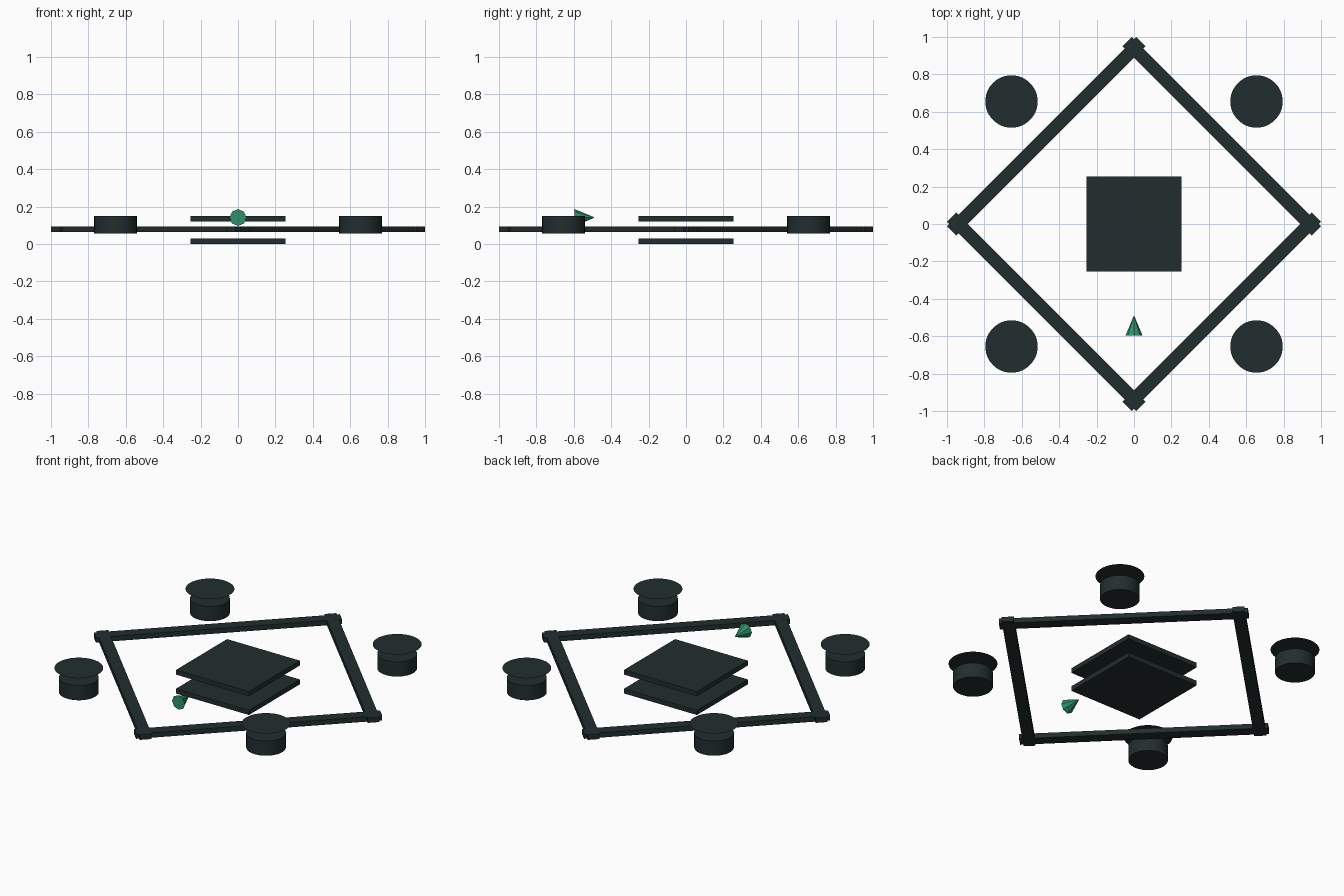
import bpy
from math import pi, radians, sqrt

if "Cube" in bpy.data.objects:
    bpy.data.objects.remove(bpy.data.objects["Cube"], do_unlink=True)


def make_material(name, rgb):
    mat = bpy.data.materials.new(name)
    mat.use_nodes = True
    mat.diffuse_color = (*rgb, 1)
    mat.node_tree.nodes["Principled BSDF"].inputs["Base Color"].default_value = (*rgb, 1)
    return mat


def finish(name, mat):
    ob = bpy.context.object
    ob.name = name
    ob.data.materials.append(mat)
    return ob


def box(name, size, loc, mat, turn=0):
    bpy.ops.mesh.primitive_cube_add(size=1, location=loc, rotation=(0, 0, turn))
    ob = finish(name, mat)
    ob.scale = size
    return ob


charcoal = make_material("charcoal", (0.016, 0.027, 0.028))
green = make_material("green", (0.03, 0.28, 0.14))

# Two square body plates
PLATE = 0.51
box("lower_plate", (PLATE, PLATE, 0.03), (0, 0, 0.015), charcoal)
box("upper_plate", (PLATE, PLATE, 0.03), (0, 0, 0.134), charcoal)

# Diamond frame of four bars whose ends cross at the corners
CORNER, WIDTH, OVERHANG = 0.938, 0.07, 0.053
length = CORNER * sqrt(2) + 2 * OVERHANG
corners = (("front_left", 1, -1), ("back_left", 1, 1),
           ("back_right", -1, 1), ("front_right", -1, -1))
for side, sx, sy in corners:
    box(side + "_bar", (length, WIDTH, 0.031),
        (sx * CORNER / 2, sy * CORNER / 2, 0.078), charcoal, -sx * sy * pi / 4)

# Motors with a paper-thin rotor disc floating above each
MOTOR = 0.655
for side, sx, sy in corners:
    x, y = sx * MOTOR, sy * MOTOR
    bpy.ops.mesh.primitive_cylinder_add(vertices=32, radius=0.114, depth=0.093,
                                        location=(x, y, 0.102))
    finish(side + "_motor", charcoal)
    bpy.ops.object.shade_smooth_by_angle(angle=radians(30))
    bpy.ops.mesh.primitive_circle_add(vertices=48, radius=0.14, fill_type="NGON",
                                      location=(x, y, 0.207))
    finish(side + "_rotor", charcoal)

# Green direction cone pointing to the back
bpy.ops.mesh.primitive_cone_add(vertices=8, radius1=0.045, depth=0.107,
                                location=(0, -0.5415, 0.141), rotation=(-pi / 2, 0, 0))
cone = finish("direction_cone", green)
